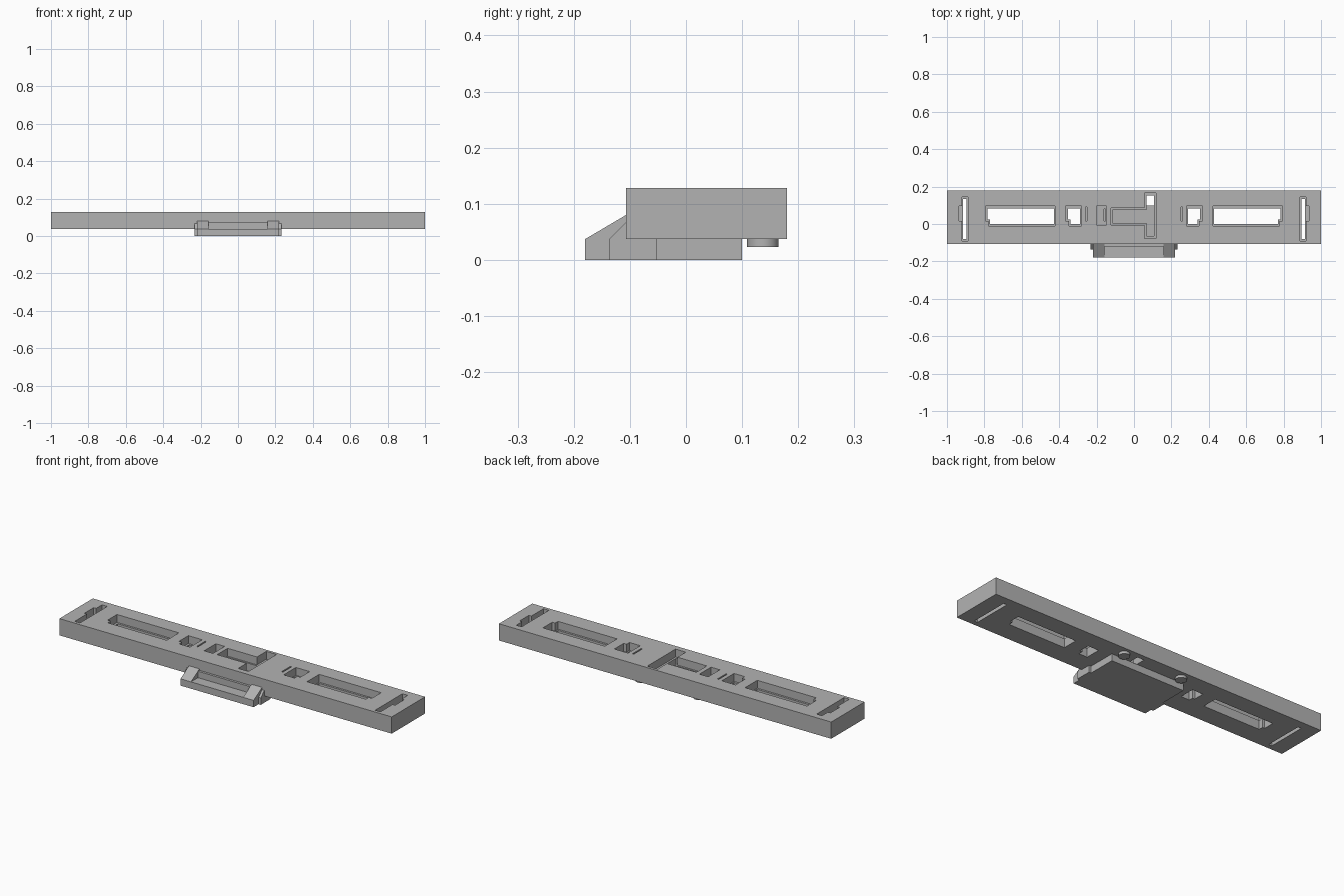
import bpy, bmesh

cube = bpy.data.objects.get("Cube")
if cube:
    bpy.data.objects.remove(cube, do_unlink=True)

grey = bpy.data.materials.new("plain_grey")
grey.use_nodes = True
COLOUR = (0.45, 0.45, 0.45, 1)
grey.diffuse_color = COLOUR
grey.node_tree.nodes["Principled BSDF"].inputs["Base Color"].default_value = COLOUR


def prism(name, profile, x0, x1):
    """Extrude a (y, z) profile from x0 to x1."""
    bm = bmesh.new()
    face = bm.faces.new([bm.verts.new((x0, y, z)) for y, z in profile])
    out = bmesh.ops.extrude_face_region(bm, geom=[face])
    verts = [v for v in out["geom"] if isinstance(v, bmesh.types.BMVert)]
    bmesh.ops.translate(bm, verts=verts, vec=(x1 - x0, 0, 0))
    bmesh.ops.recalc_face_normals(bm, faces=bm.faces)
    mesh = bpy.data.meshes.new(name)
    bm.to_mesh(mesh)
    bm.free()
    mesh.materials.append(grey)
    obj = bpy.data.objects.new(name, mesh)
    bpy.context.collection.objects.link(obj)
    return obj


def box(name, x0, x1, y0, y1, z0, z1):
    return prism(name, [(y0, z0), (y1, z0), (y1, z1), (y0, z1)], x0, x1)


BOTTOM, TOP, LEDGE = 0.037, 0.128, 0.085
FRONT, BACK = -0.107, 0.18
bar = box("main_bar", -1, 1, FRONT, BACK, BOTTOM, TOP)


def cut(x0, x1, y0, y1, floor=-0.1):
    """Cut a rectangular pocket down to the floor height."""
    cutter = box("cutter", x0, x1, y0, y1, floor, 0.3)
    cutter.hide_render = True
    mod = bar.modifiers.new("cut", "BOOLEAN")
    mod.operation, mod.solver, mod.object = "DIFFERENCE", "EXACT", cutter
    bpy.context.view_layer.objects.active = bar
    bpy.ops.object.modifier_apply(modifier=mod.name)
    bpy.data.objects.remove(cutter, do_unlink=True)


def cut_pair(x0, x1, y0, y1, floor=-0.1):
    cut(x0, x1, y0, y1, floor)
    cut(-x1, -x0, y0, y1, floor)


# Long windows and small windows: stepped rim, then through hole
for x0, x1 in ((0.422, 0.777), (0.282, 0.347)):
    cut_pair(x0, x1, -0.01, 0.095, LEDGE)
    cut_pair(x1 - 0.01, x1 + 0.018, 0.015, 0.095, LEDGE)
    cut_pair(x0 + 0.007, x1 - 0.008, 0.001, 0.084)
    cut_pair(x1 - 0.02, x1 + 0.006, 0.025, 0.084)

# End slots with a side notch
cut_pair(0.888, 0.92, -0.09, 0.145, LEDGE)
cut_pair(0.91, 0.935, 0.015, 0.095, LEDGE)
cut_pair(0.896, 0.915, -0.08, 0.135)

# Narrow slits
cut_pair(0.252, 0.26, 0.015, 0.09, LEDGE)

# Central pocket and T-shaped opening
cut(-0.2, -0.147, -0.005, 0.095, LEDGE)
cut(-0.16, -0.152, 0.015, 0.08)
cut(-0.122, 0.07, -0.005, 0.085, LEDGE)
cut(-0.115, 0.08, 0.005, 0.076)
cut(0.055, 0.117, -0.077, 0.165, LEDGE)
cut(0.066, 0.106, -0.065, 0.152)

# Lower plate and rear ledge of its front tray
box("lower_plate", -0.22, 0.22, -0.18, 0.1, 0, BOTTOM)
box("tray_ledge", -0.16, 0.16, -0.12, FRONT, BOTTOM, 0.072)

for side, s in (("left", 1), ("right", -1)):
    # Sloped blocks at the ends of the tray
    prism(side + "_sloped_block",
          [(-0.18, BOTTOM), (FRONT, BOTTOM), (FRONT, 0.08)], s * 0.157, s * 0.22)
    # Side wings with a chamfered front
    prism(side + "_wing",
          [(-0.052, 0), (-0.137, 0), (-0.137, BOTTOM), (FRONT, 0.067),
           (FRONT, BOTTOM), (-0.052, BOTTOM)], s * 0.22, s * 0.233)
    # Round feet near the back edge
    bpy.ops.mesh.primitive_cylinder_add(vertices=32, radius=0.028, depth=0.016,
                                        location=(s * 0.175, 0.137, 0.031))
    foot = bpy.context.object
    foot.name = side + "_round_foot"
    foot.data.materials.append(grey)
    bpy.ops.object.shade_smooth_by_angle()
